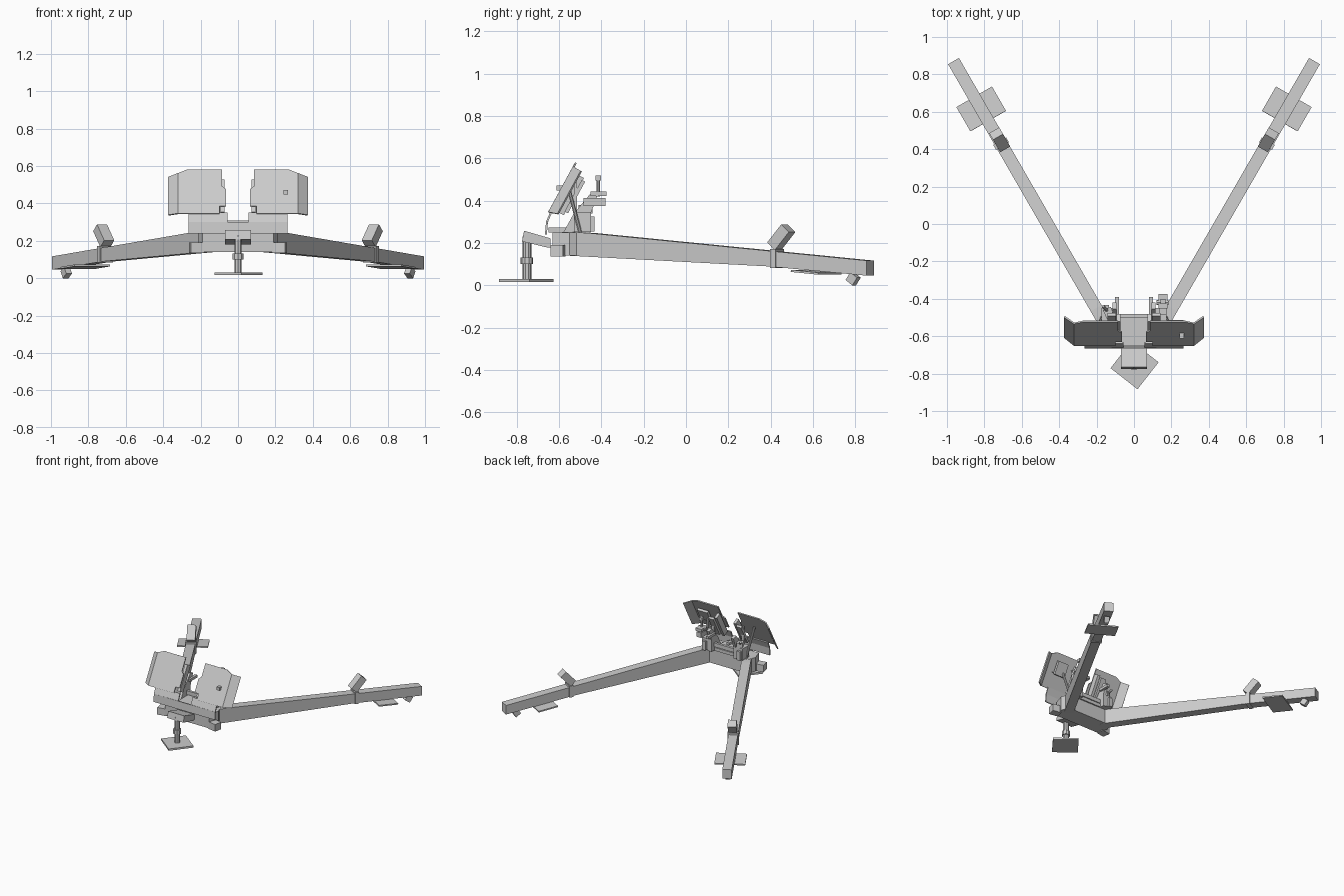
import bpy, bmesh
from math import radians, cos, sin
from mathutils import Matrix, Vector


def finish(name, bm, mirror=False, thick=0):
    bmesh.ops.recalc_face_normals(bm, faces=bm.faces)
    me = bpy.data.meshes.new(name)
    bm.to_mesh(me)
    bm.free()
    ob = bpy.data.objects.new(name, me)
    bpy.context.collection.objects.link(ob)
    if thick:
        m = ob.modifiers.new("thickness", 'SOLIDIFY')
        m.thickness, m.offset = thick, 0
    if mirror:
        ob.modifiers.new("mirror", 'MIRROR')
    return ob


def box(name, c, size, yaw=0, tilt=0, mirror=False):
    bm = bmesh.new()
    M = (Matrix.Translation(c) @ Matrix.Rotation(radians(yaw), 4, 'Z')
         @ Matrix.Rotation(radians(tilt), 4, 'X') @ Matrix.Diagonal((*size, 1)))
    bmesh.ops.create_cube(bm, size=1, matrix=M)
    return finish(name, bm, mirror)


def rod(name, a, b, r, sides=10, mirror=False):
    a, b = Vector(a), Vector(b)
    d = b - a
    M = Matrix.Translation((a + b) / 2) @ d.to_track_quat('Z', 'Y').to_matrix().to_4x4()
    bm = bmesh.new()
    bmesh.ops.create_cone(bm, cap_ends=True, segments=sides, radius1=r, radius2=r,
                          depth=d.length, matrix=M)
    return finish(name, bm, mirror)


def prism(name, pts, offset, mirror=False):
    """Extrude a 3D outline along an offset vector, centred on the outline."""
    o = Vector(offset)
    bm = bmesh.new()
    f = bm.faces.new([bm.verts.new(Vector(p) - o / 2) for p in pts])
    g = bmesh.ops.extrude_face_region(bm, geom=[f])["geom"]
    bmesh.ops.translate(bm, vec=o, verts=[v for v in g if isinstance(v, bmesh.types.BMVert)])
    return finish(name, bm, mirror)


def plate(name, faces, depth, thick, mirror=False):
    """Bent sheet: faces given as (x, z) outlines, depth(x, z) gives y."""
    bm = bmesh.new()
    for f in faces:
        bm.faces.new([bm.verts.new((x, depth(x, z), z)) for x, z in f])
    bmesh.ops.remove_doubles(bm, verts=bm.verts, dist=1e-4)
    return finish(name, bm, mirror, thick)


def trail_x(y):
    return 0.965 - (0.871 - y) * 0.577


def side(x, pts):
    return [(x, y, z) for y, z in pts]


# Splayed trail legs, 30 degrees off the centre line
leg = [(-0.57, 0.252), (-0.45, 0.248), (0.871, 0.117), (0.871, 0.046), (0.40, 0.09), (-0.57, 0.142)]
prism("trail_leg", [(trail_x(y), y, z) for y, z in leg], (0.058, -0.0335, 0), True)

# Fittings on the trail legs
box("trail_float_plate", (0.817, 0.615, 0.062), (0.22, 0.15, 0.01), -30, -5, True)
box("trail_end_spade", (trail_x(0.79), 0.79, 0.031), (0.035, 0.045, 0.045), -30, -35, True)
box("trail_clamp_block", (0.718, 0.45, 0.227), (0.062, 0.115, 0.055), -30, 48, True)
box("trail_clamp_band", (trail_x(0.43), 0.43, 0.128), (0.08, 0.03, 0.09), -30, 0, True)

# Central body joining the legs
prism("carriage_body", [(-0.19, -0.63, 0.196), (0.19, -0.63, 0.196), (0.215, -0.55, 0.196),
                        (0.19, -0.49, 0.196), (-0.19, -0.49, 0.196), (-0.215, -0.55, 0.196)],
      (0, 0, 0.11))
box("body_side_lug", (0.222, -0.605, 0.163), (0.07, 0.06, 0.055), -10, 0, True)
prism("body_deck", [(-0.07, -0.65, 0.262), (0.07, -0.65, 0.262), (0.09, -0.61, 0.262),
                    (0.09, -0.48, 0.262), (-0.09, -0.48, 0.262), (-0.09, -0.61, 0.262)],
      (0, 0, 0.025))
box("deck_crossbar", (0, -0.49, 0.295), (0.19, 0.02, 0.03))

# Front jack with square foot
box("jack_foot", (0.003, -0.755, 0.023), (0.183, 0.183, 0.014), -38)
rod("jack_post", (0, -0.752, 0.025), (0, -0.752, 0.23), 0.021)
rod("jack_collar", (0, -0.752, 0.10), (0, -0.752, 0.132), 0.03)
prism("jack_arm", side(0, [(-0.765, 0.258), (-0.64, 0.222), (-0.64, 0.18), (-0.66, 0.18), (-0.775, 0.208)]),
      (0.14, 0, 0))

# Apron plate below the shields, notched in the middle
plate("apron_plate", [[(0, 0.24), (0.265, 0.24), (0.265, 0.30), (0, 0.30)],
                      [(0.055, 0.30), (0.265, 0.30), (0.265, 0.35), (0.055, 0.35)]],
      lambda x, z: -0.662 + max(0, z - 0.30) * 0.35 + (z - 0.24) * 0.08, 0.009, True)


# Sloped shields with bent outer wings
def slope(x, z):
    return -0.645 + (z - 0.35) * 0.543 + max(0, x - 0.32) * 0.9


plate("shield", [[(0.065, 0.385), (0.10, 0.385), (0.10, 0.345), (0.265, 0.345), (0.32, 0.345),
                  (0.32, 0.56), (0.27, 0.58), (0.085, 0.58), (0.085, 0.49), (0.065, 0.475)],
                 [(0.32, 0.345), (0.372, 0.337), (0.372, 0.54), (0.32, 0.56)]], slope, 0.009, True)
box("sight_shutter", (0.256, -0.597, 0.46), (0.024, 0.03, 0.024))
box("shutter_backing", (0.22, -0.545, 0.47), (0.09, 0.02, 0.10), 0, -28.5)

# Shield ribs and braces behind
box("shield_rib", (0.082, -0.55, 0.43), (0.022, 0.045, 0.20), 0, -28.5, True)
box("shield_inner_panel", (0.12, -0.525, 0.42), (0.045, 0.018, 0.17), 0, -28.5, True)
rod("shield_stay", (0.17, -0.50, 0.25), (0.20, -0.56, 0.48), 0.009, 8, True)

# Cradle cheeks and bearing blocks
prism("cradle_cheek", side(0.105, [(-0.58, 0.25), (-0.45, 0.25), (-0.45, 0.34), (-0.42, 0.42),
                                   (-0.455, 0.43), (-0.53, 0.34)]), (0.022, 0, 0), True)
box("bearing_block", (0.14, -0.49, 0.30), (0.07, 0.08, 0.09), 0, 0, True)
box("hinge_pin_block", (0.15, -0.443, 0.29), (0.03, 0.02, 0.07), 0, 0, True)
box("cradle_arm", (0.09, -0.435, 0.385), (0.022, 0.09, 0.02), 0, 0, True)
box("mount_upright", (0.13, -0.522, 0.40), (0.02, 0.012, 0.17), 0, 0, True)

# Sight mount on the right
box("sight_bracket", (0.155, -0.432, 0.394), (0.04, 0.105, 0.038))
box("sight_base", (0.155, -0.413, 0.433), (0.05, 0.075, 0.022))
rod("sight_stem", (0.155, -0.415, 0.42), (0.155, -0.415, 0.50), 0.008, 8)
box("sight_head", (0.155, -0.415, 0.508), (0.026, 0.026, 0.024))
rod("sight_knob", (0.12, -0.42, 0.433), (0.185, -0.42, 0.433), 0.014, 8)
box("elevating_gear_box", (-0.135, -0.475, 0.36), (0.045, 0.05, 0.04), 25)
rod("elevating_handle", (-0.135, -0.475, 0.36), (-0.165, -0.44, 0.40), 0.009, 8)
